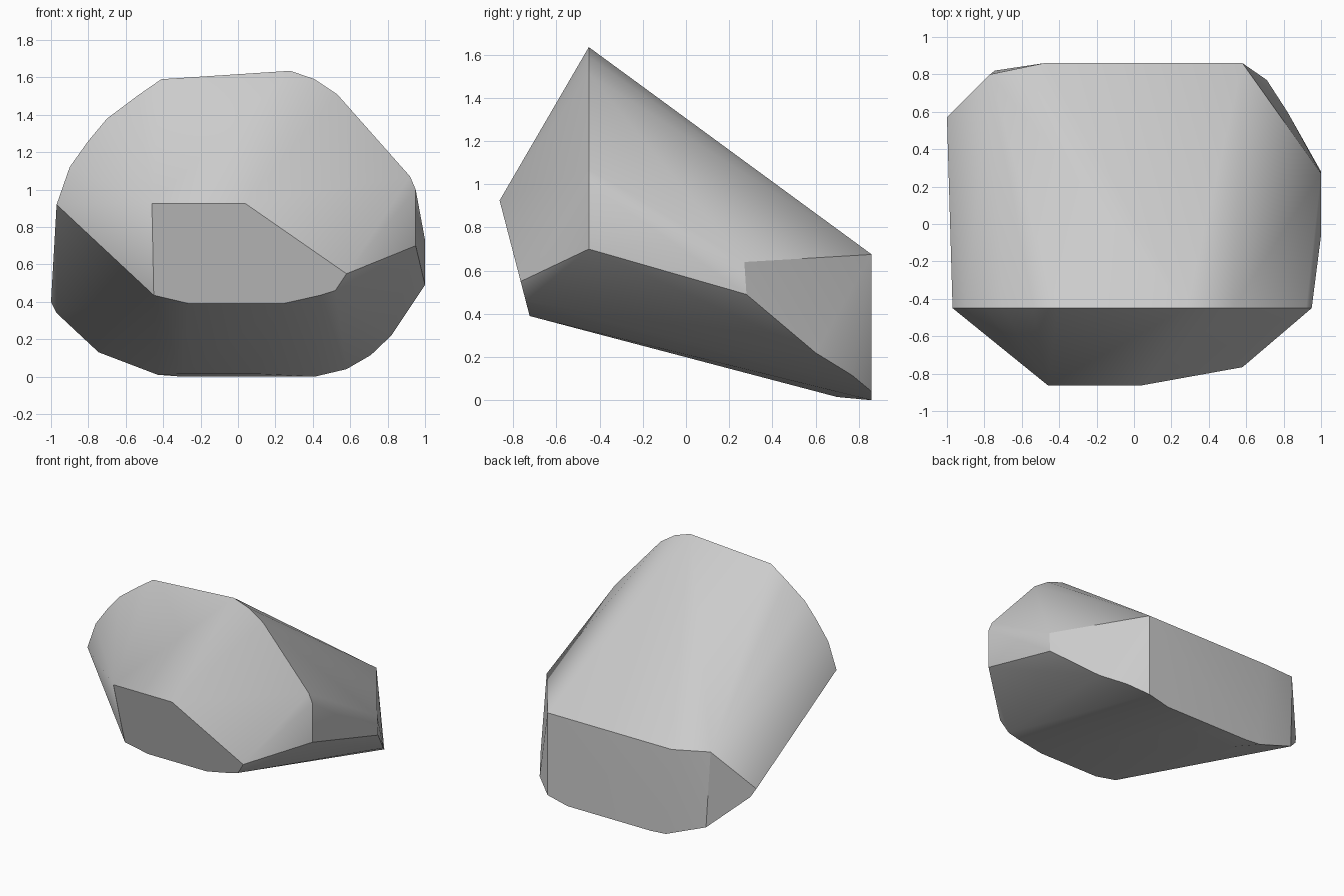
import bpy
import bmesh
import math

# Remove the default cube
default_cube = bpy.data.objects.get("Cube")
if default_cube:
    bpy.data.objects.remove(default_cube, do_unlink=True)


def make_material(name, colour):
    material = bpy.data.materials.new(name)
    material.use_nodes = True
    material.diffuse_color = colour
    shader = material.node_tree.nodes["Principled BSDF"]
    shader.inputs["Base Color"].default_value = colour
    shader.inputs["Roughness"].default_value = 0.8
    return material


def at_depth(outline, depth):
    """Place an (x, z) outline at a depth y, given as a function of z."""
    return [(x, depth(z), z) for x, z in outline]


def convex_stone(name, points, material):
    """Wrap the corner points in a tight convex skin."""
    bm = bmesh.new()
    for point in points:
        bm.verts.new(point)
    result = bmesh.ops.convex_hull(bm, input=bm.verts[:])
    spare = {item for key in ("geom_interior", "geom_unused")
             for item in result[key] if isinstance(item, bmesh.types.BMVert)}
    bmesh.ops.delete(bm, geom=list(spare), context="VERTS")
    bmesh.ops.dissolve_limit(bm, angle_limit=math.radians(1),
                             verts=bm.verts[:], edges=bm.edges[:])
    bmesh.ops.recalc_face_normals(bm, faces=bm.faces[:])
    mesh = bpy.data.meshes.new(name)
    bm.to_mesh(mesh)
    bm.free()
    mesh.materials.append(material)
    stone = bpy.data.objects.new(name, mesh)
    bpy.context.collection.objects.link(stone)
    return stone


# Upright crest where the sloping top meets the front
crest = [(-.97, .92), (-.9, 1.12), (-.8, 1.26), (-.7, 1.38), (-.54, 1.5),
         (-.41, 1.59), (.2, 1.63), (.28, 1.635), (.41, 1.59), (.53, 1.51),
         (.92, 1.07), (.95, 1), (.95, .7)]

# Flat front facet, leaning back towards the bottom
front = [(-.46, .925), (.04, .925), (.58, .55), (.52, .46), (.44, .435),
         (.24, .39), (-.26, .39), (-.45, .435)]

# Flat back facet
back = [(.58, .675), (-.48, .675), (-.43, .01), (-.3, 0), (.41, 0), (.58, .04)]

# Corners of the two flanks and the underside
right_flank = [(-.77, .8, .71), (-1, .57, .4), (-.97, .6, .34),
               (-.745, .82, .13)]
left_flank = [(.71, .77, .115), (.82, .6, .22), (1, .28, .49),
              (1, .27, .64), (1, -.06, .73)]
underside = [(-.3, .7, .015), (.1, .7, .015)]

points = at_depth(crest, lambda z: -.45)
points += at_depth(front, lambda z: -.863 + (.925 - z) * .26)
points += at_depth(back, lambda z: .86)
points += right_flank + left_flank + underside

stone_grey = make_material("stone grey", (.6, .6, .6, 1))
rock = convex_stone("rock", points, stone_grey)

# Soften shallow creases and keep the main ridges sharp
bpy.ops.object.select_all(action="DESELECT")
rock.select_set(True)
bpy.context.view_layer.objects.active = rock
bpy.ops.object.shade_smooth_by_angle(angle=math.radians(30))
